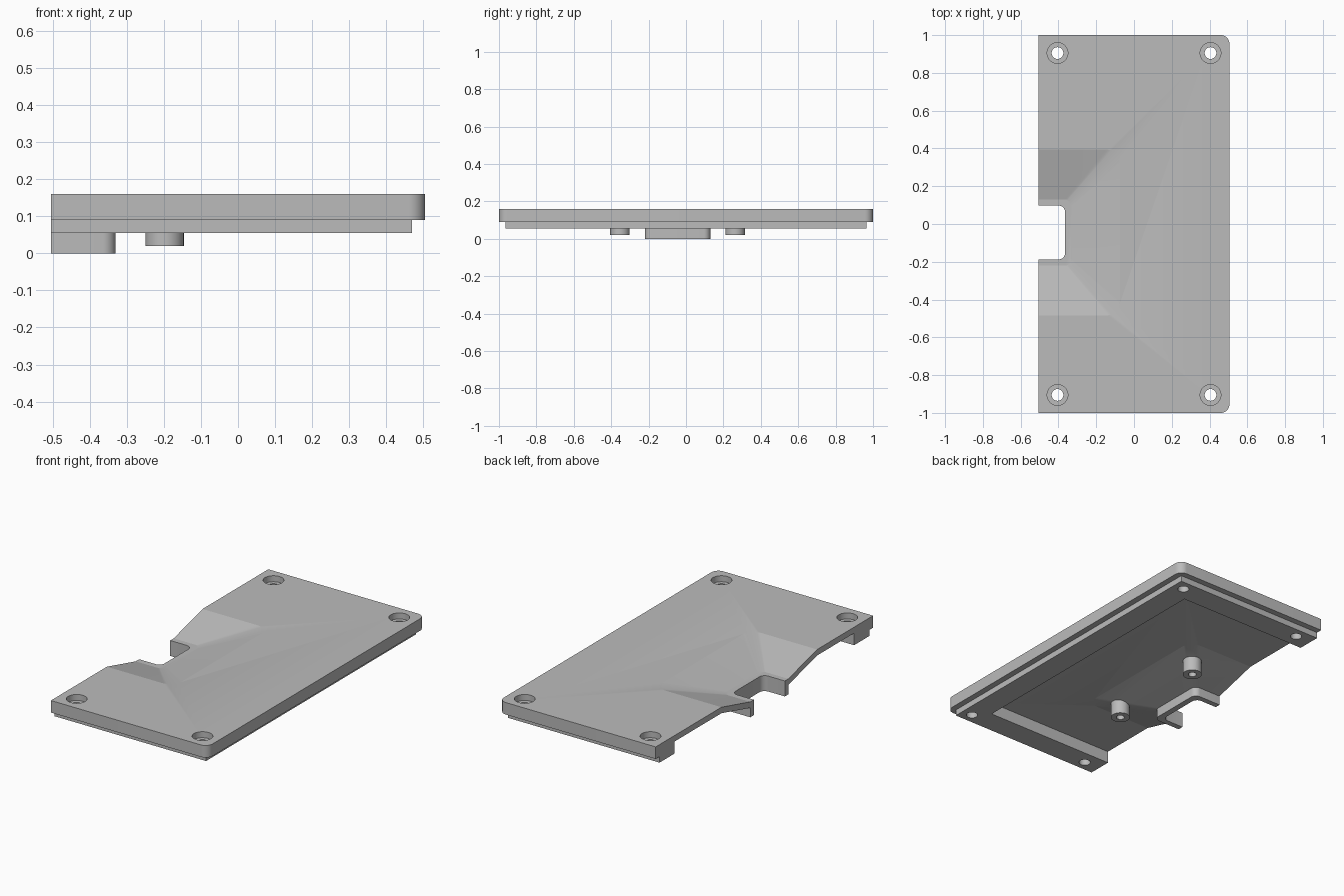
import bpy, bmesh, math

cube = bpy.data.objects.get("Cube")
if cube:
    bpy.data.objects.remove(cube, do_unlink=True)

grey = bpy.data.materials.new("plain grey")
grey.use_nodes = True
colour = (0.5, 0.5, 0.5, 1)
grey.diffuse_color = colour
grey.node_tree.nodes["Principled BSDF"].inputs["Base Color"].default_value = colour

OPEN_X, PAST_X = -0.505, -0.62     # open edge, and overshoot trimmed later
MID_Y = -0.045                     # centre line of the notch, pit and posts


def outline(x0, x1, y0, y1, r):
    """Rectangle with its two +x corners rounded."""
    pts = [(x0, y1), (x0, y0)]
    if not r:
        return pts + [(x1, y0), (x1, y1)]
    for cy, start in ((y0 + r, -90), (y1 - r, 0)):
        for i in range(9):
            a = math.radians(start + i * 90 / 8)
            pts.append((x1 - r + r * math.cos(a), cy + r * math.sin(a)))
    return pts


def circle(x, y, r, n=32):
    return [(x + r * math.cos(math.tau * i / n), y + r * math.sin(math.tau * i / n))
            for i in range(n)]


def loft(name, sections):
    """Closed solid through (outline, z) sections."""
    bm = bmesh.new()
    rings = [[bm.verts.new((x, y, z)) for x, y in pts] for pts, z in sections]
    bm.faces.new(rings[0][::-1])
    bm.faces.new(rings[-1])
    for a, b in zip(rings, rings[1:]):
        for i in range(len(a)):
            j = (i + 1) % len(a)
            bm.faces.new((a[i], a[j], b[j], b[i]))
    bmesh.ops.recalc_face_normals(bm, faces=bm.faces)
    mesh = bpy.data.meshes.new(name)
    bm.to_mesh(mesh)
    bm.free()
    mesh.materials.append(grey)
    obj = bpy.data.objects.new(name, mesh)
    bpy.context.collection.objects.link(obj)
    return obj


def prism(name, pts, z0, z1):
    return loft(name, [(pts, z0), (pts, z1)])


def combine(body, tool, operation):
    mod = body.modifiers.new(tool.name, "BOOLEAN")
    mod.operation, mod.solver, mod.object = operation, "EXACT", tool
    bpy.context.view_layer.objects.active = body
    bpy.ops.object.modifier_apply(modifier=mod.name)
    bpy.data.objects.remove(tool, do_unlink=True)


def add(tool):
    combine(cover, tool, "UNION")


def cut(tool):
    combine(cover, tool, "DIFFERENCE")


def funnel(name, floor, ceiling, top):
    """Sloping pit shape, wide above and narrow at its floor."""
    narrow = outline(PAST_X, -0.33, MID_Y - 0.175, MID_Y + 0.175, 0.035)
    wide = outline(PAST_X, -0.075, MID_Y - 0.44, MID_Y + 0.44, 0.075)
    return loft(name, [(narrow, floor), (wide, ceiling), (wide, top)])


# Top plate and stepped rim, hollowed from below
cover = prism("cover_plate", outline(PAST_X, 0.505, -1, 1, 0.045), 0.09, 0.16)
add(prism("rim", outline(PAST_X, 0.47, -0.965, 0.965, 0), 0.055, 0.11))
cut(prism("recess", outline(-0.7, 0.33, -0.825, 0.825, 0), -0.1, 0.125))

# Pit skin, notch collar and mounting posts
add(funnel("pit_underside", 0.055, 0.125, 0.14))
add(prism("collar", outline(PAST_X - 0.01, -0.33, MID_Y - 0.175, MID_Y + 0.175, 0.035), 0, 0.08))
for side in (-1, 1):
    add(prism("post", circle(-0.198, MID_Y + side * 0.308, 0.052), 0.02, 0.13))

# Pit, notch and straight trim of the open edge
cut(funnel("pit", 0.09, 0.16, 0.23))
cut(prism("notch", outline(-0.8, -0.365, MID_Y - 0.143, MID_Y + 0.143, 0.035), -0.1, 0.3))
cut(prism("trim", outline(-0.9, OPEN_X, -1.2, 1.2, 0), -0.1, 0.3))

# Post bores and counterbored corner holes
for side in (-1, 1):
    cut(prism("post_bore", circle(-0.198, MID_Y + side * 0.308, 0.022), -0.1, 0.09))
    for x in (-0.405, 0.405):
        cut(prism("screw_hole", circle(x, side * 0.905, 0.031), -0.1, 0.3))
        cut(prism("counterbore", circle(x, side * 0.905, 0.055), 0.125, 0.3))

cover.select_set(True)
bpy.context.view_layer.objects.active = cover
bpy.ops.object.shade_smooth_by_angle(angle=math.radians(12))
